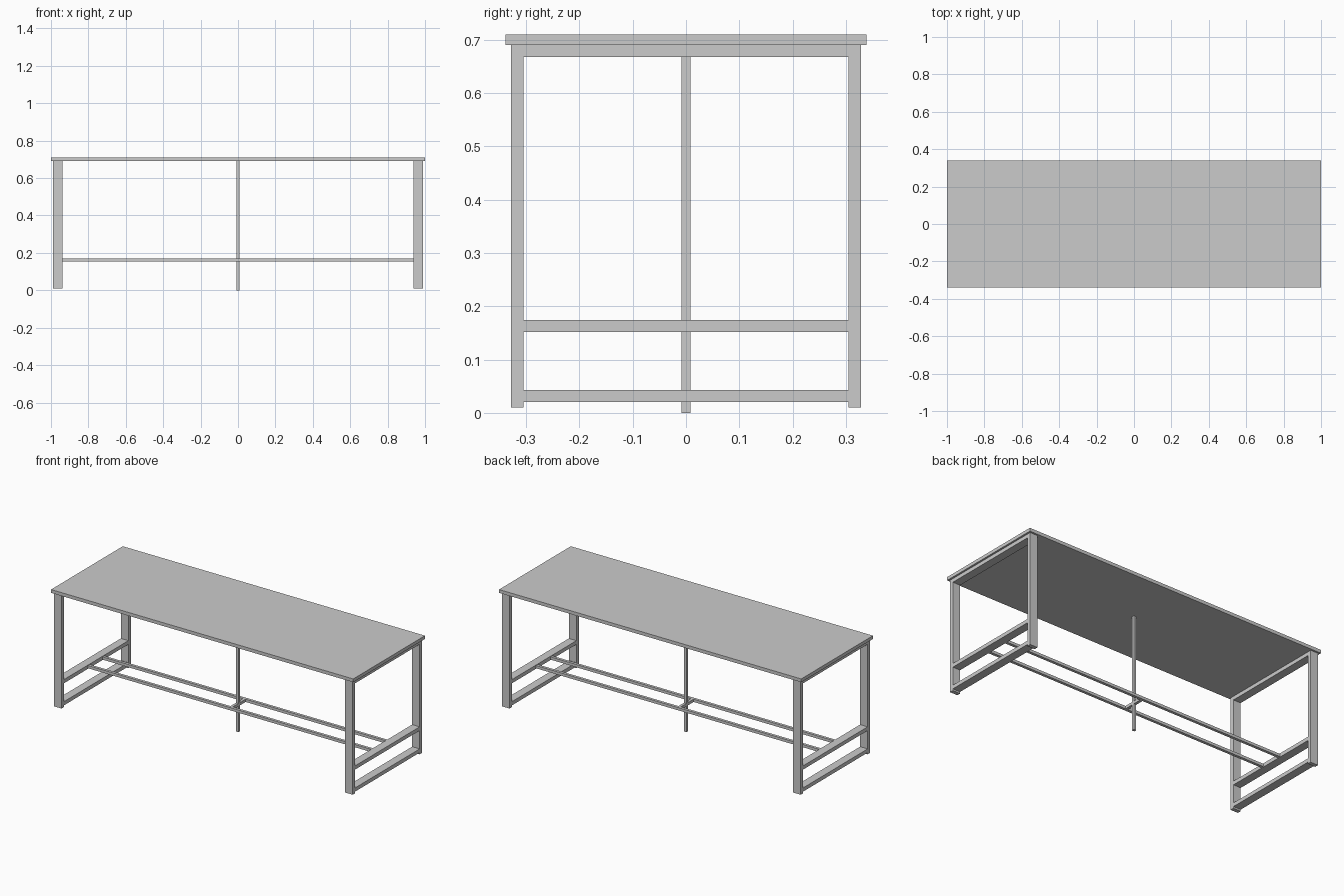
import bpy

if "Cube" in bpy.data.objects:
    bpy.data.objects.remove(bpy.data.objects["Cube"])


def box(name, x, y, z):
    """Box from (min, max) ranges on each axis."""
    bpy.ops.mesh.primitive_cube_add(
        size=1, location=[(a + b) / 2 for a, b in (x, y, z)])
    ob = bpy.context.object
    ob.name = name
    ob.scale = [b - a for a, b in (x, y, z)]
    bpy.ops.object.transform_apply(location=True, rotation=False, scale=True)
    return ob


# Table top
box("table_top", (-1, 1), (-0.339, 0.339), (0.69, 0.71))

# End frames: two legs and three cross rails per side
for side, s in (("left", -1), ("right", 1)):
    x = sorted((s * 0.939, s * 0.989))
    for end, t in (("front", -1), ("back", 1)):
        box(f"{side}_{end}_leg", x, sorted((t * 0.305, t * 0.328)), (0.01, 0.69))
    for level, z in (("bottom", 0.02), ("middle", 0.152), ("top", 0.668)):
        box(f"{side}_{level}_rail", x, (-0.305, 0.305), (z, z + 0.0225))

# Long stretcher bars between the end frames
R = 0.0083
BAR_Y, BAR_Z = 0.068, 0.163
for end, t in (("front", -1), ("back", 1)):
    box(f"{end}_stretcher", (-0.939, 0.939),
        (t * BAR_Y - R, t * BAR_Y + R), (BAR_Z - R, BAR_Z + R))

# Centre support post and the short ties to the stretchers
box("centre_post", (-R, R), (-R, R), (0, 0.69))
for end, t in (("front", -1), ("back", 1)):
    box(f"{end}_tie", (-R, R), sorted((t * R, t * (BAR_Y - R))), (BAR_Z - R, BAR_Z + R))
